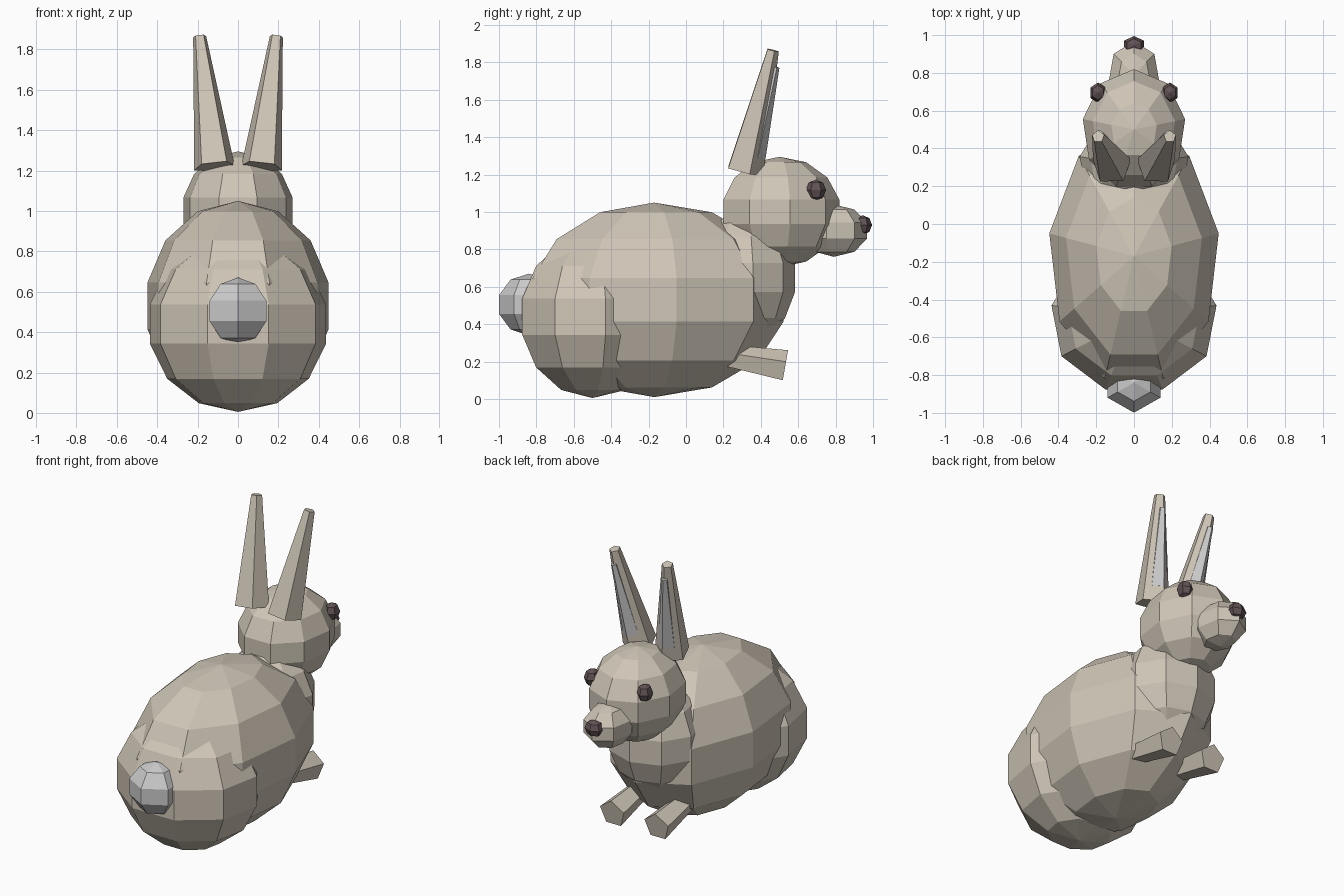
import bpy, bmesh
from mathutils import Vector, Matrix

if "Cube" in bpy.data.objects:
    bpy.data.objects.remove(bpy.data.objects["Cube"])


def material(name, rgb):
    m = bpy.data.materials.new(name)
    m.diffuse_color = (*rgb, 1)
    m.use_nodes = True
    m.node_tree.nodes["Principled BSDF"].inputs["Base Color"].default_value = m.diffuse_color
    return m


FUR = material("fur", (0.62, 0.56, 0.47))
WHITE = material("white_fur", (0.9, 0.9, 0.9))
DARK = material("dark", (0.12, 0.085, 0.09))


def finish(bm, name, mat):
    me = bpy.data.meshes.new(name)
    bm.to_mesh(me)
    bm.free()
    me.materials.append(mat)
    ob = bpy.data.objects.new(name, me)
    bpy.context.collection.objects.link(ob)
    return ob


def ball(name, loc, radii, segs, rings, mat=FUR):
    bm = bmesh.new()
    mtx = Matrix.Translation(loc) @ Matrix.Diagonal((*radii, 1))
    bmesh.ops.create_uvsphere(bm, u_segments=segs, v_segments=rings, radius=1, matrix=mtx)
    return finish(bm, name, mat)


def taper(name, a, b, r1, r2, mat=FUR, sides=5):
    """Tapered prism from point a (radius r1) to point b (radius r2)."""
    a, b = Vector(a), Vector(b)
    d = b - a
    rot = Vector((0, 0, 1)).rotation_difference(d).to_matrix().to_4x4()
    bm = bmesh.new()
    bmesh.ops.create_cone(bm, cap_ends=True, segments=sides, radius1=r1, radius2=r2,
                          depth=d.length, matrix=Matrix.Translation((a + b) / 2) @ rot)
    return finish(bm, name, mat)


# Torso masses
ball("body", (0, -0.17, 0.53), (0.467, 0.71, 0.52), 9, 7)
ball("haunches", (0, -0.5, 0.44), (0.455, 0.41, 0.435), 9, 7)
ball("chest", (0, 0.31, 0.65), (0.3, 0.28, 0.35), 9, 7)
ball("tail", (0, -0.84, 0.505), (0.17, 0.167, 0.165), 6, 5, WHITE)

# Head
ball("head", (0, 0.5, 1.0), (0.282, 0.328, 0.295), 9, 7)
ball("muzzle", (0, 0.79, 0.9), (0.145, 0.187, 0.14), 7, 5)
ball("nose", (0, 0.945, 0.93), (0.062, 0.05, 0.052), 6, 4, DARK)

# Paired parts
for side, s in (("left", -1), ("right", 1)):
    ball(f"{side}_eye", (s * 0.19, 0.695, 1.117), (0.048, 0.054, 0.056), 6, 4, DARK)
    taper(f"{side}_ear", (s * 0.117, 0.31, 1.22), (s * 0.19, 0.463, 1.865), 0.106, 0.034)
    taper(f"{side}_inner_ear", (s * 0.128, 0.367, 1.3), (s * 0.183, 0.48, 1.775),
          0.06, 0.02, WHITE)
    taper(f"{side}_front_leg", (s * 0.16, 0.53, 0.172), (s * 0.16, 0.17, 0.235), 0.09, 0.06)
